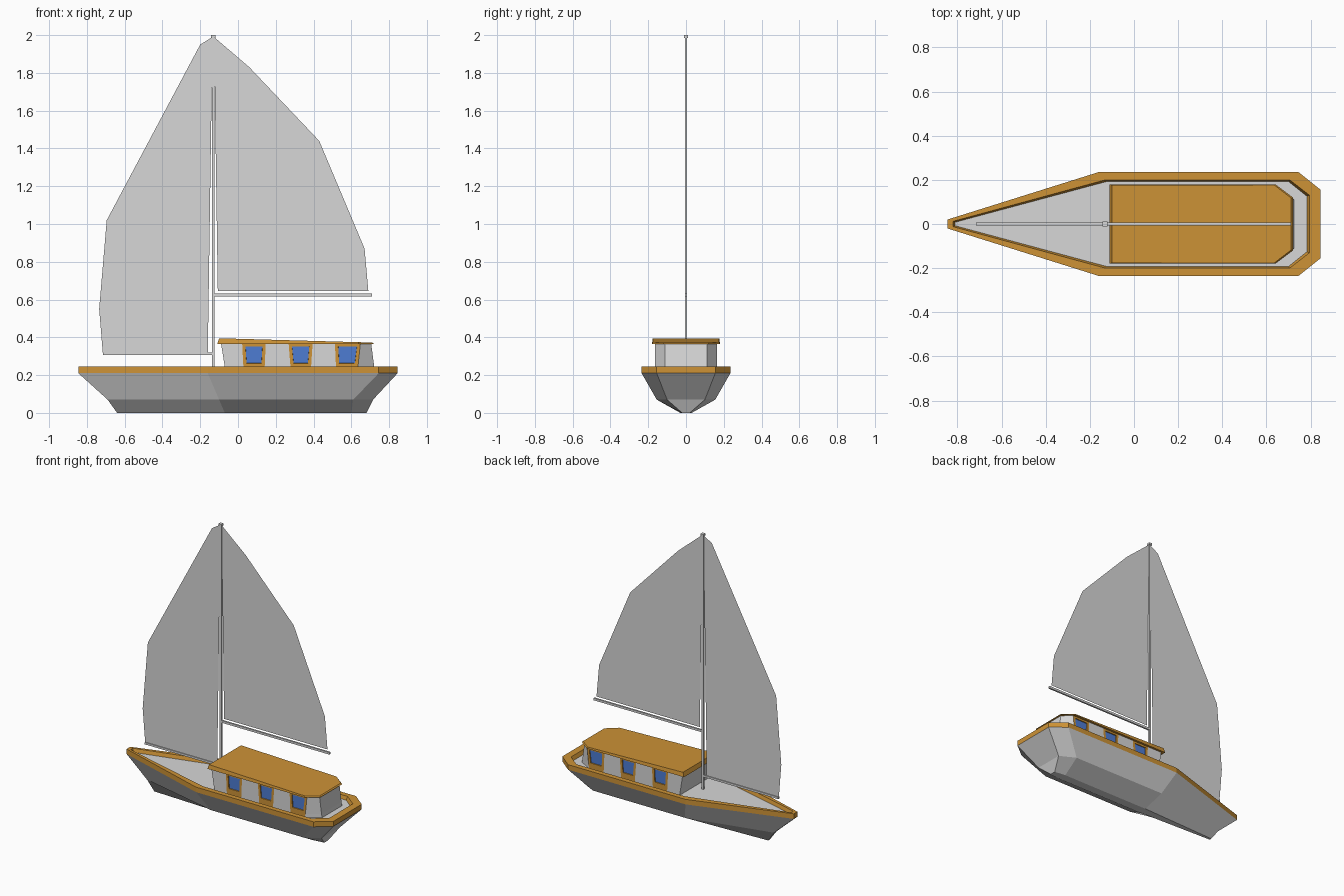
import bpy, bmesh

if "Cube" in bpy.data.objects:
    bpy.data.objects.remove(bpy.data.objects["Cube"])


def material(name, rgb):
    m = bpy.data.materials.new(name)
    m.diffuse_color = (*rgb, 1)
    m.use_nodes = True
    m.node_tree.nodes["Principled BSDF"].inputs["Base Color"].default_value = m.diffuse_color
    return m


WHITE = material("off_white", (0.68, 0.68, 0.68))
WOOD = material("orange_wood", (0.61, 0.29, 0.037))
GLASS = material("blue_glass", (0.075, 0.2, 0.65))


def finish(name, bm, mats, recalc=True):
    if recalc:
        bmesh.ops.recalc_face_normals(bm, faces=bm.faces)
    me = bpy.data.meshes.new(name)
    bm.to_mesh(me)
    bm.free()
    for m in mats:
        me.materials.append(m)
    ob = bpy.data.objects.new(name, me)
    bpy.context.collection.objects.link(ob)
    return ob


def ring(bm, half, z):
    """Symmetric closed outline from its +y half; z is a number or f(x)."""
    pts = half + [(x, -y) for x, y in reversed(half)]
    return [bm.verts.new((x, y, z(x) if callable(z) else z)) for x, y in pts]


def bridge(bm, a, b):
    n = len(a)
    return [bm.faces.new((a[i], a[(i + 1) % n], b[(i + 1) % n], b[i])) for i in range(n)]


def loft(name, levels, mat, caps=(False, False)):
    bm = bmesh.new()
    rings = [ring(bm, h, z) for h, z in levels]
    for a, b in zip(rings, rings[1:]):
        bridge(bm, a, b)
    if caps[0]:
        bm.faces.new(rings[0])
    if caps[1]:
        bm.faces.new(rings[-1])
    return finish(name, bm, [mat])


def box(name, x0, x1, y, z0, z1, mat):
    return loft(name, [([(x0, y), (x1, y)], z0), ([(x0, y), (x1, y)], z1)], mat, (True, True))


# Hull
sheer = [(-0.845, 0.02), (-0.16, 0.235), (0.745, 0.235), (0.845, 0.155)]
chine = [(-0.69, 0.015), (-0.10, 0.155), (0.61, 0.155), (0.715, 0.10)]
keel = [(-0.64, 0.008), (-0.07, 0.03), (0.60, 0.03), (0.68, 0.02)]
loft("hull", [(keel, 0), (chine, 0.07), (sheer, 0.21)], WHITE, (True, False))

# Rail and deck
inner = [(-0.82, 0.012), (-0.13, 0.2), (0.705, 0.2), (0.795, 0.13)]
foot = [(-0.81, 0.008), (-0.125, 0.192), (0.70, 0.192), (0.783, 0.126)]
loft("rail", [(sheer, 0.21), (sheer, 0.245), (inner, 0.245), (foot, 0.22)], WOOD)
bm = bmesh.new()
bm.faces.new(ring(bm, foot, 0.22))
if bm.faces[:] and bm.faces[:][0].normal.z <= 0:
    bmesh.ops.reverse_faces(bm, faces=bm.faces)
bm.normal_update()
if bm.faces[:][0].normal.z < 0:
    bmesh.ops.reverse_faces(bm, faces=bm.faces)
finish("deck", bm, [WHITE], recalc=False)

# Cabin walls: alternating panels, with recessed windows in the wooden ones
bottom = [(x, 0.165) for x in (-0.065, 0.03, 0.14, 0.28, 0.385, 0.52, 0.632)] + [(0.725, 0.11)]
top = [(x, 0.165) for x in (-0.09, 0.022, 0.147, 0.268, 0.395, 0.513, 0.648)] + [(0.705, 0.11)]
middle = [(a[0] * 0.8 + b[0] * 0.2, a[1]) for a, b in zip(bottom, top)]
bm = bmesh.new()
r = [ring(bm, h, z) for h, z in ((bottom, 0.22), (middle, 0.245), (top, 0.368))]
lower, upper = bridge(bm, r[0], r[1]), bridge(bm, r[1], r[2])
bm.faces.new(r[2])
panels = [j for j in range(16) if j % 2 and j not in (7, 15)]
for j in panels:
    lower[j].material_index = upper[j].material_index = 1
bmesh.ops.recalc_face_normals(bm, faces=bm.faces)
windows = [upper[j] for j in panels]
bmesh.ops.inset_individual(bm, faces=windows, thickness=0.024)
bmesh.ops.inset_individual(bm, faces=windows, thickness=0.001, depth=-0.006)
for f in windows:
    f.material_index = 2
finish("cabin", bm, [WHITE, WOOD, GLASS], recalc=False)

# Cabin roof, sloping down aft
eave = [(-0.11, 0.18), (0.64, 0.18), (0.72, 0.12)]
crown = [(-0.10, 0.176), (0.636, 0.176), (0.712, 0.117)]
loft("cabin_roof", [(eave, 0.365), (crown, lambda x: 0.395 - 0.028 * (x + 0.1))],
     WOOD, (True, True))

# Mast and booms
box("mast", -0.138, -0.124, 0.006, 0.22, 1.985, WHITE)
box("mast_cap", -0.143, -0.12, 0.011, 1.985, 2.0, WHITE)
box("main_boom", -0.126, 0.71, 0.006, 0.616, 0.631, WHITE)
box("fore_boom", -0.715, -0.132, 0.006, 0.307, 0.321, WHITE)


# Sails
def sail(name, pts):
    bm = bmesh.new()
    bm.faces.new([bm.verts.new((x, 0, z)) for x, z in pts])
    bmesh.ops.triangulate(bm, faces=bm.faces)
    finish(name, bm, [WHITE])


sail("foresail", [(-0.135, 1.99), (-0.2, 1.95), (-0.695, 1.02), (-0.735, 0.55),
                  (-0.715, 0.308), (-0.16, 0.31), (-0.195, 0.55), (-0.204, 1.09)])
sail("mainsail", [(-0.127, 1.99), (0.06, 1.83), (0.43, 1.44), (0.67, 0.87),
                  (0.69, 0.645), (-0.107, 0.645), (-0.047, 1.5)])
